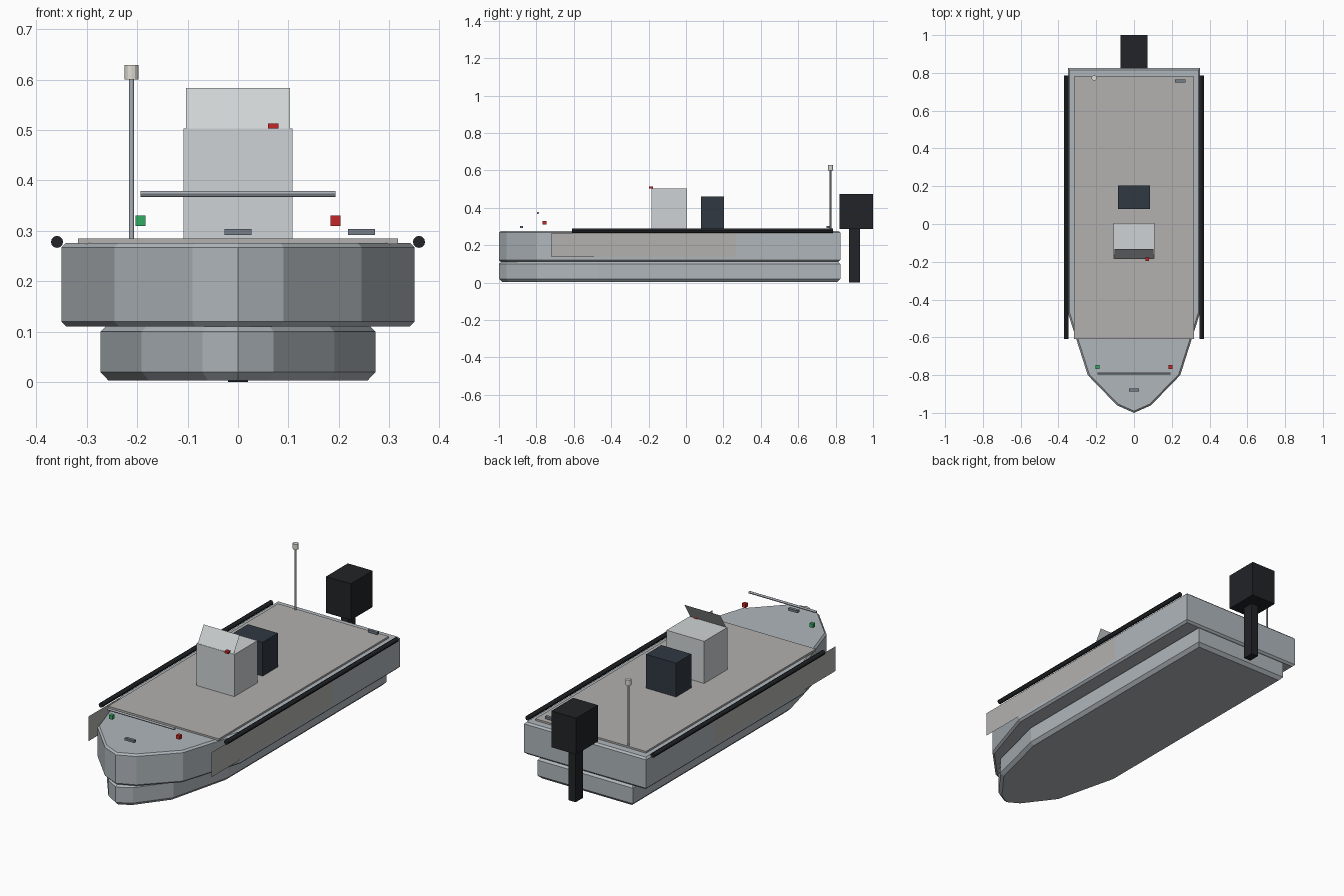
import bpy, bmesh
from mathutils import Vector

if "Cube" in bpy.data.objects:
    bpy.data.objects.remove(bpy.data.objects["Cube"])


def material(name, rgb):
    m = bpy.data.materials.new(name)
    m.diffuse_color = (*rgb, 1)
    m.use_nodes = True
    m.node_tree.nodes["Principled BSDF"].inputs["Base Color"].default_value = m.diffuse_color
    return m


HULL = material("hull_grey", (0.43, 0.47, 0.50))
DECK = material("warm_grey", (0.45, 0.44, 0.43))
PALE = material("pale_grey", (0.62, 0.65, 0.66))
BLACK = material("black", (0.015, 0.017, 0.02))
NAVY = material("dark_blue", (0.03, 0.04, 0.055))
METAL = material("metal", (0.18, 0.21, 0.25))
STEEL = material("steel", (0.40, 0.43, 0.47))
RED = material("red", (0.55, 0.02, 0.02))
GREEN = material("green", (0.03, 0.40, 0.12))
LAMP = material("lamp_white", (0.75, 0.72, 0.66))


def finish(name, bm, mat, recalc=True):
    if recalc:
        bmesh.ops.recalc_face_normals(bm, faces=bm.faces)
    me = bpy.data.meshes.new(name)
    bm.to_mesh(me)
    bm.free()
    me.materials.append(mat)
    ob = bpy.data.objects.new(name, me)
    bpy.context.collection.objects.link(ob)
    return ob


def box(name, x, y, z, mat):
    """Box from (min, max) ranges."""
    bm = bmesh.new()
    bmesh.ops.create_cube(bm, size=1)
    for v in bm.verts:
        v.co = [(r[0] + r[1]) / 2 + c * (r[1] - r[0]) for c, r in zip(v.co, (x, y, z))]
    return finish(name, bm, mat)


def rod(name, a, b, r, mat, sides=12):
    """Cylinder between two points."""
    a, b = Vector(a), Vector(b)
    bm = bmesh.new()
    bmesh.ops.create_cone(bm, cap_ends=True, segments=sides, radius1=r, radius2=r, depth=(b - a).length)
    ob = finish(name, bm, mat)
    ob.location = (a + b) / 2
    ob.rotation_mode = 'QUATERNION'
    ob.rotation_quaternion = Vector((0, 0, 1)).rotation_difference(b - a)
    bpy.context.view_layer.objects.active = ob
    ob.select_set(True)
    bpy.ops.object.shade_smooth_by_angle()
    ob.select_set(False)
    return ob


def sheet(name, pts, mat):
    """Single flat face."""
    bm = bmesh.new()
    bm.faces.new([bm.verts.new(p) for p in pts])
    return finish(name, bm, mat, recalc=False)


def inset(pts, d):
    """Mitred inward offset of a counter-clockwise outline."""
    out = []
    for i, p in enumerate(pts):
        p = Vector(p)
        e1 = (p - Vector(pts[i - 1])).normalized()
        e2 = (Vector(pts[(i + 1) % len(pts)]) - p).normalized()
        n1, n2 = Vector((-e1.y, e1.x)), Vector((-e2.y, e2.x))
        out.append(p + (n1 + n2) * d / (1 + n1.dot(n2)))
    return out


def hull(name, width, rings):
    """Chamfered hull: rings are (z, inset) from bottom to top."""
    half = [(0.09, -0.96), (0.245, -0.80), (0.35, -0.47), (0.35, 0.825)]
    outline = [(0, -1.0)] + half + [(-x, y) for x, y in reversed(half)]
    outline = [(x * width, y) for x, y in outline]
    bm = bmesh.new()
    loops = [[bm.verts.new((p.x, p.y, z)) for p in inset(outline, d)] for z, d in rings]
    n = len(outline)
    for lo, hi in zip(loops, loops[1:]):
        for i in range(n):
            j = (i + 1) % n
            bm.faces.new((lo[i], lo[j], hi[j], hi[i]))
    bm.faces.new(loops[0][::-1])
    bm.faces.new(loops[-1])
    return finish(name, bm, HULL)


# Hulls and deck
hull("lower_hull", 0.78, [(0.003, 0.016), (0.02, 0), (0.10, 0), (0.11, 0.01)])
hull("upper_hull", 1.0, [(0.11, 0.01), (0.12, 0), (0.267, 0), (0.276, 0.009)])
box("deck_panel", (-0.317, 0.317), (-0.61, 0.78), (0.274, 0.285), DECK)

# Mirrored side boards, rub rails and bow lights
for s, side, col in ((-1, "left", GREEN), (1, "right", RED)):
    pts = [(s * 0.351, y, z) for y, z in ((-0.72, 0.137), (0.27, 0.137), (0.27, 0.265), (-0.72, 0.265))]
    sheet("side_board_" + side, pts if s > 0 else pts[::-1], DECK)
    rod("rub_rail_" + side, (s * 0.359, -0.61, 0.278), (s * 0.359, 0.785, 0.278), 0.012, BLACK)
    x = s * 0.193
    box("nav_light_" + side, (x - 0.01, x + 0.01), (-0.767, -0.747), (0.31, 0.33), col)

# Console, windscreen and switch
box("console", (-0.108, 0.108), (-0.184, 0.005), (0.283, 0.503), PALE)
sheet("windscreen", [(-0.103, -0.182, 0.503), (0.103, -0.182, 0.503),
                     (0.103, -0.133, 0.583), (-0.103, -0.133, 0.583)], PALE)
box("kill_switch", (0.06, 0.08), (-0.197, -0.177), (0.503, 0.513), RED)

# Seat
box("seat", (-0.086, 0.086), (0.079, 0.204), (0.283, 0.46), NAVY)

# Outboard motor
box("motor_cowl", (-0.071, 0.071), (0.822, 1.0), (0.287, 0.475), BLACK)
box("motor_leg", (-0.02, 0.02), (0.872, 0.931), (0.0, 0.29), BLACK)

# Bow rail
rod("bow_rail", (-0.193, -0.792, 0.373), (0.193, -0.792, 0.373), 0.006, STEEL)

# Stern light mast
rod("light_mast", (-0.211, 0.773, 0.28), (-0.211, 0.773, 0.602), 0.005, STEEL)
rod("mast_light", (-0.211, 0.773, 0.60), (-0.211, 0.773, 0.629), 0.014, LAMP)

# Cleats
for name, x, y in (("bow_cleat", 0, -0.88), ("stern_cleat", 0.245, 0.758)):
    box(name, (x - 0.027, x + 0.027), (y - 0.008, y + 0.008), (0.292, 0.304), METAL)
